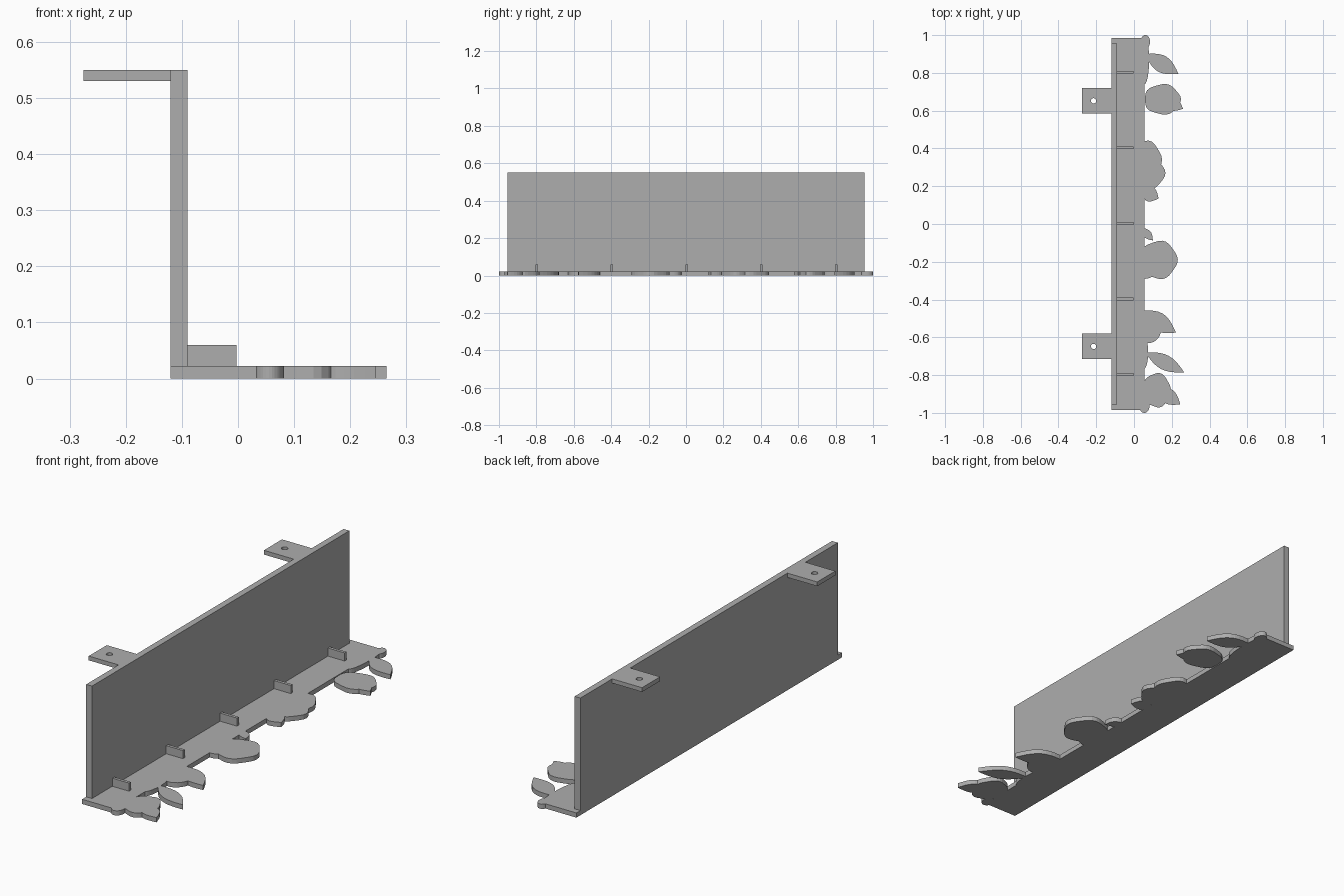
import bpy, bmesh, math
from mathutils import Vector

cube = bpy.data.objects.get("Cube")
if cube:
    bpy.data.objects.remove(cube, do_unlink=True)

grey = bpy.data.materials.new("light grey")
grey.use_nodes = True
shade = (0.42, 0.42, 0.42, 1)
grey.diffuse_color = shade
grey.node_tree.nodes["Principled BSDF"].inputs["Base Color"].default_value = shade

base = 0.022      # thickness of the bottom plate
top = 0.55        # height of the wall


def slab(name, outline, bottom, height):
    """Extrude a flat outline upwards."""
    bm = bmesh.new()
    face = bm.faces.new([bm.verts.new((x, y, bottom)) for x, y in outline])
    raised = bmesh.ops.extrude_face_region(bm, geom=[face])["geom"]
    verts = [v for v in raised if isinstance(v, bmesh.types.BMVert)]
    bmesh.ops.translate(bm, verts=verts, vec=(0, 0, height))
    bmesh.ops.recalc_face_normals(bm, faces=bm.faces)
    mesh = bpy.data.meshes.new(name)
    bm.to_mesh(mesh)
    bm.free()
    mesh.materials.append(grey)
    obj = bpy.data.objects.new(name, mesh)
    bpy.context.collection.objects.link(obj)
    return obj


def box(name, left, right, centre, half, bottom, height):
    """Box between two x values, centred on a y value."""
    front, back = centre - half, centre + half
    corners = [(left, front), (right, front), (right, back), (left, back)]
    return slab(name, corners, bottom, height)


def ellipse(x, y, rx, ry, ripple=0, sides=32):
    """Rounded outline, with five soft lobes if rippled."""
    points = []
    for i in range(sides):
        a = math.tau * i / sides
        r = 1 + ripple * math.cos(5 * a)
        points.append((x + rx * r * math.cos(a), y + ry * r * math.sin(a)))
    return points


def leaf(x, y, tip_x, tip_y, width, steps=10):
    """Outline pointed at both ends and widest in the middle."""
    root, tip = Vector((x, y)), Vector((tip_x, tip_y))
    side = (tip - root).orthogonal().normalized() * width
    upper = [root.lerp(tip, i / steps) + side * math.sin(math.pi * i / steps)
             for i in range(steps)]
    lower = [tip.lerp(root, i / steps) - side * math.sin(math.pi * i / steps)
             for i in range(steps)]
    return upper + lower


def combine(target, tool, operation):
    """Join a helper to a part, or cut it out, then remove the helper."""
    mod = target.modifiers.new("combine", "BOOLEAN")
    mod.operation = operation
    mod.solver = "EXACT"
    mod.object = tool
    tool.hide_render = True
    bpy.context.view_layer.objects.active = target
    bpy.ops.object.modifier_apply(modifier=mod.name)
    bpy.data.objects.remove(tool, do_unlink=True)


# Bottom plate with a decorative open edge
plate = box("bottom_plate", -0.12, 0.055, 0, 0.985, 0, base)

# Flowers: centre and radii
flowers = [
    (0.15, 0.66, 0.095, 0.08),
    (0.06, 0.34, 0.085, 0.1),
    (0.07, 0.27, 0.093, 0.085),
    (0.13, -0.19, 0.098, 0.1),
    (0.12, -0.88, 0.073, 0.09),
]

# Plain rounded swellings: centre and radii
swellings = [
    (0.06, 0.965, 0.025, 0.035),
    (0.055, 0.87, 0.025, 0.13),
    (0.06, -0.23, 0.06, 0.06),
    (0.08, -0.55, 0.065, 0.08),
    (0.05, -0.68, 0.025, 0.09),
    (0.055, -0.965, 0.027, 0.035),
]

# Leaves: root, tip and half width
leaves = [
    (0.06, 0.9, 0.235, 0.795, 0.045),
    (0.15, 0.66, 0.26, 0.61, 0.035),
    (0.04, 0.18, 0.13, 0.135, 0.04),
    (0.04, -0.02, 0.1, -0.087, 0.022),
    (0.03, -0.46, 0.222, -0.575, 0.05),
    (0.06, -0.68, 0.265, -0.785, 0.04),
    (0.12, -0.87, 0.245, -0.955, 0.04),
]

outlines = [ellipse(*f, ripple=0.04) for f in flowers]
outlines += [ellipse(*s) for s in swellings]
outlines += [leaf(*l) for l in leaves]
for outline in outlines:
    combine(plate, slab("ornament", outline, 0, base), "UNION")

# Upright wall
box("wall", -0.12, -0.09, 0, 0.955, base, top - base)

# Mounting tabs with screw holes
for name, y in (("left_tab", 0.652), ("right_tab", -0.648)):
    tab = box(name, -0.275, -0.12, y, 0.067, top - 0.02, 0.02)
    hole = ellipse(-0.214, y, 0.014, 0.014)
    combine(tab, slab("screw_hole_cutter", hole, top - 0.1, 0.2), "DIFFERENCE")

# Short dividers on the bottom plate
for i in range(5):
    box(f"divider_{i + 1}", -0.09, -0.003, 0.4 * (i - 2) + 0.003, 0.007, base, 0.038)
